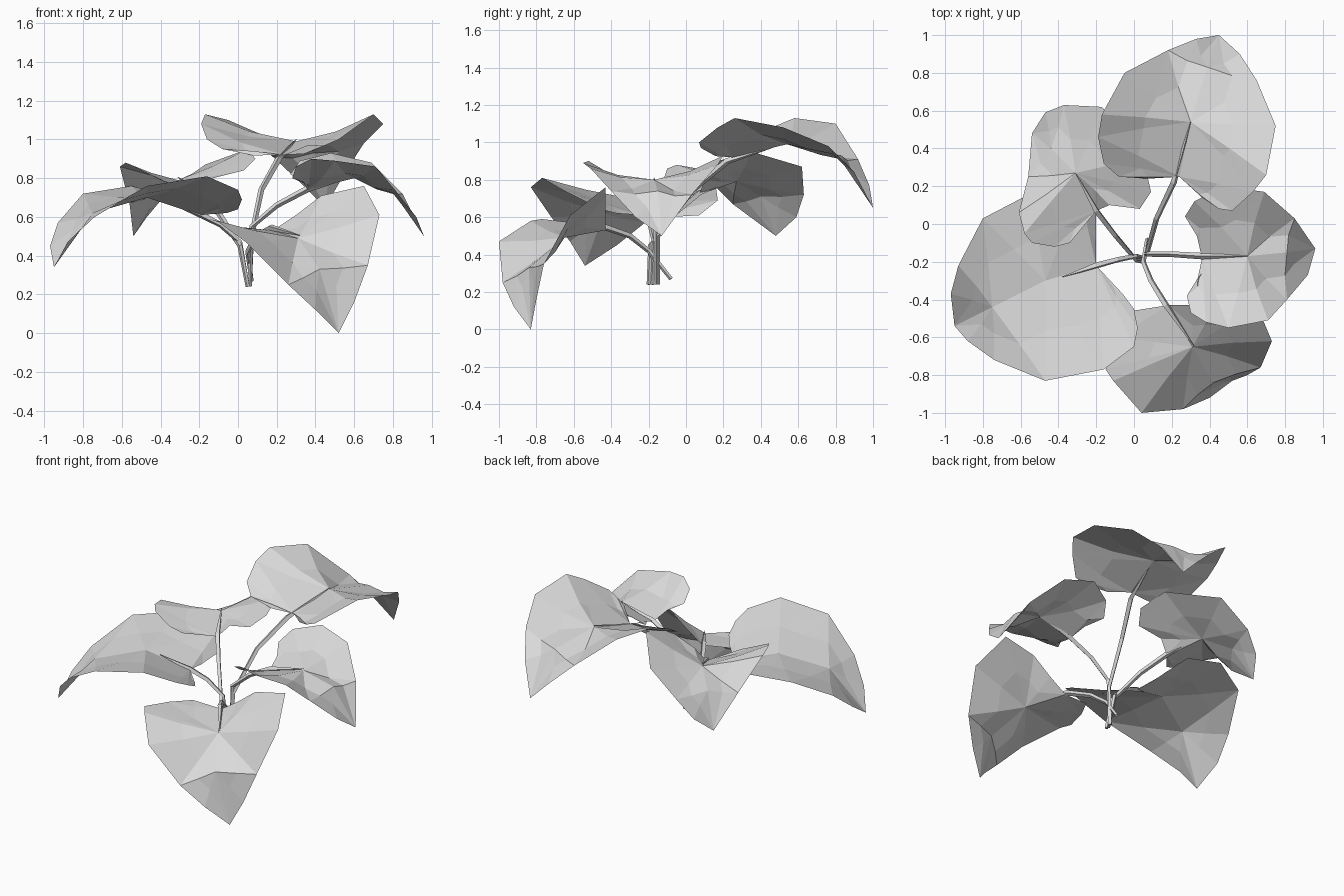
import bpy
import bmesh
from mathutils import Vector

cube = bpy.data.objects.get("Cube")
if cube:
    bpy.data.objects.remove(cube, do_unlink=True)

# One plain pale grey for the whole plant
grey = bpy.data.materials.new("pale_grey")
grey.use_nodes = True
colour = (0.7, 0.7, 0.7, 1.0)
grey.diffuse_color = colour
grey.node_tree.nodes["Principled BSDF"].inputs["Base Color"].default_value = colour


def add_object(name, mesh):
    mesh.materials.clear()
    mesh.materials.append(grey)
    obj = bpy.data.objects.new(name, mesh)
    bpy.context.collection.objects.link(obj)


def bridge(bm, rib, margin, flip):
    """Fill between the midrib and one margin, taking the shorter diagonal."""
    i = j = 0
    while i < len(rib) - 1 or j < len(margin) - 1:
        can_rib = i < len(rib) - 1
        can_margin = j < len(margin) - 1
        if can_rib and can_margin:
            step_rib = (rib[i + 1].co - margin[j].co).length
            step_margin = (rib[i].co - margin[j + 1].co).length
            can_rib = step_rib < step_margin
        if can_rib:
            corners = [rib[i], rib[i + 1], margin[j]]
            i += 1
        else:
            corners = [rib[i], margin[j + 1], margin[j]]
            j += 1
        if len(set(corners)) == 3:
            bm.faces.new(reversed(corners) if flip else corners)


def leaf(name, rib, left, right, sag=0.008):
    """Heart-shaped blade: midrib runs notch to tip, margins run the same way."""
    bm = bmesh.new()
    mid = [bm.verts.new(p) for p in rib]
    rim = set()
    for side, flip in ((left, False), (right, True)):
        margin = [bm.verts.new(p) for p in side]
        rim.update(margin)
        bridge(bm, mid, [mid[0]] + margin + [mid[-1]], flip)
    # Dish each half of the blade slightly between midrib and margin
    veins = [e for e in bm.edges if not e.is_boundary
             and len(rim.intersection(e.verts)) == 1]
    fixed = {v.co.to_tuple() for v in bm.verts}
    bmesh.ops.subdivide_edges(bm, edges=veins, cuts=1)
    bmesh.ops.triangulate(bm, faces=bm.faces[:])
    bm.normal_update()
    for v in bm.verts:
        if v.co.to_tuple() not in fixed:
            v.co -= v.normal * sag
    mesh = bpy.data.meshes.new(name)
    bm.to_mesh(mesh)
    bm.free()
    add_object(name, mesh)


def stem(name, path, thick=0.018):
    """Slim faceted stalk, widest at the notch and pointed on the blade."""
    curve = bpy.data.curves.new(name + "_path", "CURVE")
    curve.dimensions = "3D"
    curve.bevel_depth = thick
    curve.bevel_resolution = 0
    curve.use_fill_caps = True
    spline = curve.splines.new("POLY")
    spline.points.add(len(path) - 1)
    for k, (point, p) in enumerate(zip(spline.points, path)):
        point.co = Vector(p).to_4d()
        point.radius = 0.1 if k == len(path) - 1 else 0.6 + 0.12 * k
    helper = bpy.data.objects.new(name + "_path", curve)
    bpy.context.collection.objects.link(helper)
    bpy.context.view_layer.update()
    graph = bpy.context.evaluated_depsgraph_get()
    mesh = bpy.data.meshes.new_from_object(helper.evaluated_get(graph))
    bpy.data.objects.remove(helper, do_unlink=True)
    for face in mesh.polygons:
        face.use_smooth = False
    add_object(name, mesh)


# Tall back leaf
leaf("back_leaf", sag=0.02,
     rib=[(.24, .25, .92), (.3, .54, .99), (.39, .83, .93), (.45, 1, .65)],
     left=[(.08, .25, .94), (-.08, .25, .95), (-.16, .32, 1), (-.19, .46, 1.08),
           (-.17, .58, 1.13), (-.05, .8, 1.1), (.18, .92, .91), (.33, .98, .77)],
     right=[(.36, .14, .97), (.45, .08, .97), (.52, .07, 1), (.63, .17, 1.08),
            (.7, .26, 1.13), (.75, .52, 1.08), (.65, .76, .98), (.56, .9, .84)])
stem("back_stem", [(.06, -.15, .24), (.07, -.15, .5), (.12, .03, .74),
                   (.21, .22, .9), (.3, .54, 1)])

# Drooping front leaf
leaf("front_leaf",
     rib=[(.18, -.43, .53), (.31, -.65, .49), (.42, -.84, .33), (.52, -.83, 0)],
     left=[(.3, -.43, .61), (.43, -.43, .71), (.65, -.43, .76), (.73, -.62, .61),
           (.67, -.76, .35), (.6, -.8, .16)],
     right=[(-.01, -.46, .55), (-.09, -.6, .57), (-.15, -.77, .59), (-.11, -.83, .58),
            (.04, -1, .47), (.26, -.98, .25), (.4, -.92, .12)])
stem("front_stem", [(.07, -.08, .27), (.05, -.2, .42), (.09, -.3, .5),
                    (.17, -.43, .545), (.32, -.65, .505)])

# Leaf on the model's left
leaf("left_leaf", sag=0.02,
     rib=[(.36, -.18, .74), (.6, -.17, .8), (.81, -.15, .74), (.96, -.13, .5)],
     left=[(.36, 0, .8), (.27, .04, .82), (.32, .12, .89), (.48, .2, .93),
           (.69, .17, .88), (.85, .03, .72)],
     right=[(.37, -.25, .76), (.28, -.38, .8), (.3, -.47, .86), (.38, -.52, .9),
            (.5, -.55, .89), (.71, -.51, .86), (.81, -.4, .74), (.92, -.27, .6)])
stem("left_stem", [(.06, -.16, .24), (.07, -.16, .55), (.2, -.16, .66),
                   (.36, -.17, .745), (.6, -.17, .81)])

# Back leaf on the model's right
leaf("back_right_leaf",
     rib=[(-.2, .07, .72), (-.31, .27, .79), (-.44, .4, .71), (-.54, .48, .5)],
     left=[(-.34, -.1, .77), (-.42, -.12, .8), (-.54, -.1, .86), (-.58, -.05, .88),
           (-.61, .06, .86), (-.56, .25, .67)],
     right=[(-.13, .1, .8), (.03, .08, .84), (.09, .17, .9), (.05, .35, .95),
            (-.17, .62, .87), (-.37, .63, .72), (-.47, .59, .6)])
stem("back_right_stem", [(.05, -.2, .24), (.01, -.19, .45), (-.1, -.06, .62),
                         (-.2, .07, .73), (-.31, .27, .805)])

# Large front leaf on the model's right
leaf("right_leaf",
     rib=[(-.2, -.22, .61), (-.47, -.3, .7), (-.75, -.44, .62), (-.95, -.54, .34)],
     left=[(-.06, -.37, .62), (0, -.45, .64), (.02, -.55, .69), (0, -.65, .74),
           (-.16, -.77, .81), (-.47, -.83, .76), (-.74, -.72, .6), (-.88, -.62, .47)],
     right=[(-.2, -.1, .6), (-.2, .07, .61), (-.28, .17, .69), (-.55, .16, .76),
            (-.8, .03, .72), (-.93, -.22, .57), (-.97, -.37, .45)])
stem("right_stem", [(.05, -.18, .24), (.01, -.17, .47), (-.09, -.19, .56),
                    (-.2, -.22, .615), (-.38, -.28, .685)])
